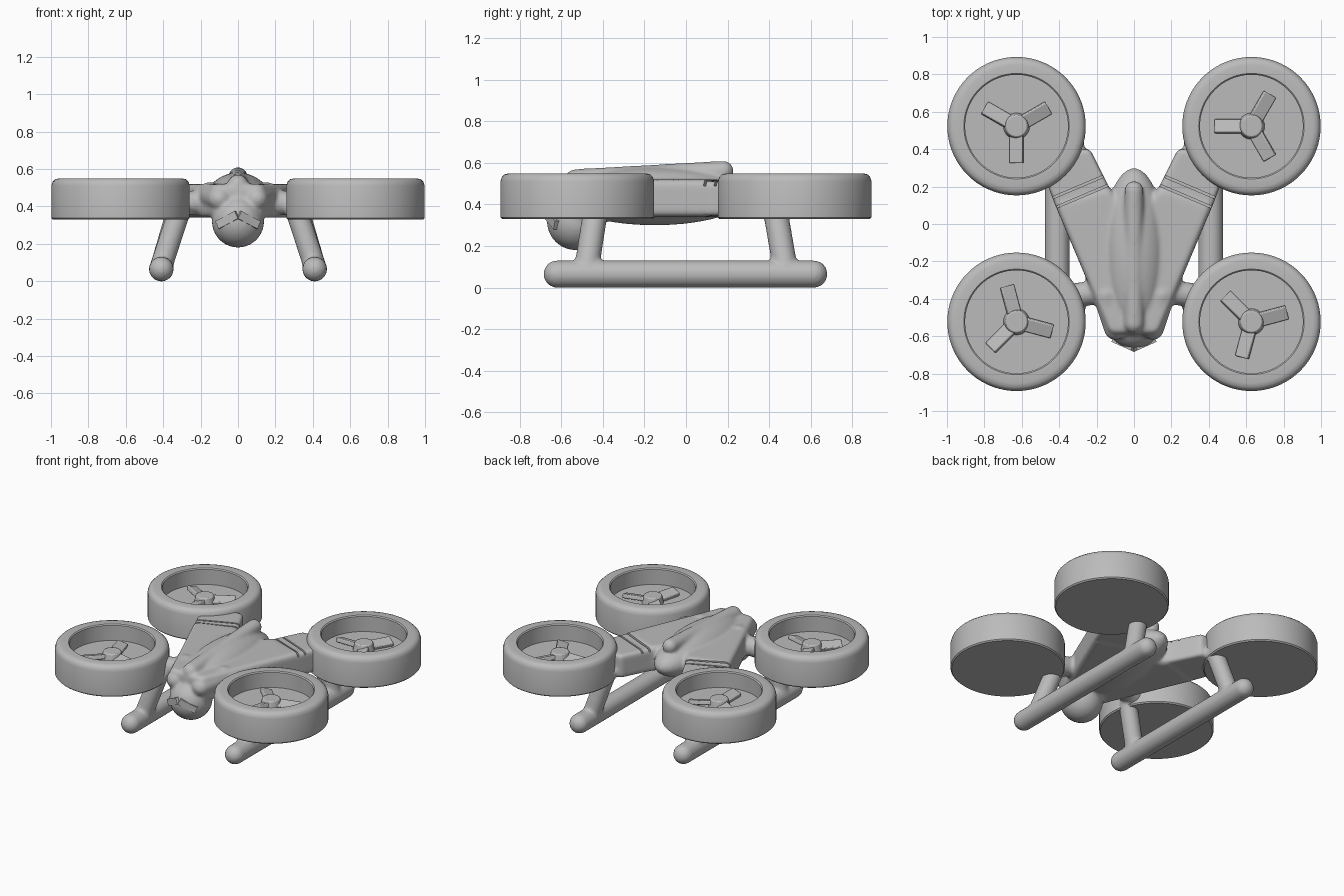
import bpy, bmesh, math
from mathutils import Vector, Matrix

cube = bpy.data.objects.get("Cube")
if cube:
    bpy.data.objects.remove(cube)

grey = bpy.data.materials.new("matte_grey")
grey.use_nodes = True
tone = (0.5, 0.5, 0.5, 1)
grey.diffuse_color = tone
grey.node_tree.nodes["Principled BSDF"].inputs["Base Color"].default_value = tone


def make(name, bm, material=grey):
    bmesh.ops.recalc_face_normals(bm, faces=bm.faces)
    mesh = bpy.data.meshes.new(name)
    bm.to_mesh(mesh)
    bm.free()
    obj = bpy.data.objects.new(name, mesh)
    bpy.context.collection.objects.link(obj)
    mesh.materials.append(material)
    return obj


def activate(obj):
    bpy.ops.object.select_all(action='DESELECT')
    obj.select_set(True)
    bpy.context.view_layer.objects.active = obj


def smooth(obj, degrees=35):
    activate(obj)
    bpy.ops.object.shade_smooth_by_angle(angle=math.radians(degrees))


def ellipsoid(bm, centre, size):
    m = Matrix.Translation(centre) @ Matrix.Diagonal((*size, 1))
    bmesh.ops.create_uvsphere(bm, u_segments=32, v_segments=20, radius=1, matrix=m)


def rod(bm, a, b, r1, r2=None):
    # tapered tube with rounded ends
    a, b, r2 = Vector(a), Vector(b), r2 or r1
    turn = (b - a).to_track_quat('Z', 'Y').to_matrix().to_4x4()
    bmesh.ops.create_cone(bm, cap_ends=True, segments=32, radius1=r1, radius2=r2,
                          depth=(b - a).length, matrix=Matrix.Translation((a + b) / 2) @ turn)
    for p, r in ((a, r1), (b, r2)):
        ellipsoid(bm, p, (r, r, r))


def box(bm, size, matrix):
    bmesh.ops.create_cube(bm, size=1, matrix=matrix @ Matrix.Diagonal((*size, 1)))


def slab(bm, outline, low, high, bevel):
    # flat plate with softened rims
    part = bmesh.new()
    face = part.faces.new([part.verts.new((x, y, low)) for x, y in outline])
    top = bmesh.ops.extrude_face_region(part, geom=[face])["geom"]
    bmesh.ops.translate(part, vec=(0, 0, high - low),
                        verts=[v for v in top if isinstance(v, bmesh.types.BMVert)])
    bmesh.ops.recalc_face_normals(part, faces=part.faces)
    bmesh.ops.bevel(part, geom=part.edges[:], offset=bevel, segments=3,
                    profile=0.5, affect='EDGES')
    temp = bpy.data.meshes.new("temp")
    part.to_mesh(temp)
    part.free()
    bm.from_mesh(temp)
    bpy.data.meshes.remove(temp)


# Body, arms and landing gear are blended into one soft shell
bm = bmesh.new()
half = [(0.13, -0.59), (0.18, -0.47), (0.425, 0.11), (0.47, 0.23), (0.41, 0.33),
        (0.35, 0.40), (0.235, 0.40), (0.135, 0.2), (0.1, 0.15)]
front_edge, arm_edge = half[:3], half[2:]
centre_plate = front_edge + [half[-2], half[-1]]
slab(bm, centre_plate + [(-x, y) for x, y in reversed(centre_plate)], 0.34, 0.52, 0.03)
ellipsoid(bm, (0, -0.15, 0.44), (0.17, 0.45, 0.14))
rod(bm, (0, -0.53, 0.515), (0, 0.18, 0.56), 0.055, 0.05)
ellipsoid(bm, (0, -0.53, 0.32), (0.14, 0.14, 0.14))
for s in (-1, 1):
    slab(bm, [(s * x, y) for x, y in [(0.28, -0.23), (0.05, 0.0)] + arm_edge[::-1]],
         0.345, 0.51, 0.02)
    rod(bm, (s * 0.1, -0.56, 0.44), (s * 0.15, -0.38, 0.46), 0.06, 0.07)
    rod(bm, (s * 0.16, -0.36, 0.43), (s * 0.31, -0.38, 0.41), 0.065)
    rod(bm, (s * 0.41, -0.62, 0.065), (s * 0.41, 0.615, 0.065), 0.066)
    rod(bm, (s * 0.41, -0.48, 0.08), (s * 0.315, -0.435, 0.37), 0.06)
    rod(bm, (s * 0.41, 0.48, 0.08), (s * 0.325, 0.43, 0.37), 0.06)
body = make("body_and_landing_gear", bm)
activate(body)
remesh = body.modifiers.new("blend", 'REMESH')
remesh.mode = 'VOXEL'
remesh.voxel_size = 0.011
soften = body.modifiers.new("soften", 'SMOOTH')
soften.factor = 0.5
soften.iterations = 6

# Seam slots across the rear arms
bm = bmesh.new()
for s in (-1, 1):
    for shift in (0, 0.05):
        spot = Matrix.Translation((s * (0.285 + shift * 0.4), 0.145 + shift, 0.515))
        box(bm, (0.34, 0.012, 0.05), spot @ Matrix.Rotation(s * math.radians(-23), 4, 'Z'))
cutter = make("seam_cutter", bm)
cutter.hide_render = True
cut = body.modifiers.new("seams", 'BOOLEAN')
cut.operation = 'DIFFERENCE'
cut.object = cutter
activate(body)
for mod in list(body.modifiers):
    bpy.ops.object.modifier_apply(modifier=mod.name)
bpy.data.objects.remove(cutter)
smooth(body, 50)

# Chevron brow over the camera ball
bm = bmesh.new()
for s in (-1, 1):
    m = (Matrix.Translation((s * 0.055, -0.643, 0.328))
         @ Matrix.Rotation(s * math.radians(24), 4, 'Z')
         @ Matrix.Rotation(s * math.radians(26), 4, 'Y'))
    box(bm, (0.125, 0.03, 0.045), m)
make("camera_brow", bm)


# Ducted rotors: lathed housing, hub and three pitched blades
def rotor(name, x, y, angle):
    bm = bmesh.new()
    profile = [(0, 0.33), (0.362, 0.33), (0.37, 0.338), (0.37, 0.51), (0.363, 0.532),
               (0.35, 0.545), (0.328, 0.55), (0.282, 0.55), (0.275, 0.543),
               (0.275, 0.435), (0, 0.435)]
    verts = [bm.verts.new((r, 0, z)) for r, z in profile]
    edges = [bm.edges.new(pair) for pair in zip(verts, verts[1:])]
    bmesh.ops.spin(bm, geom=verts + edges, cent=(0, 0, 0), axis=(0, 0, 1),
                   angle=math.tau, steps=72)
    bmesh.ops.remove_doubles(bm, verts=bm.verts, dist=0.0005)
    housing = make(name + "_duct", bm)
    housing.location = (x, y, 0)
    smooth(housing)

    bm = bmesh.new()
    bmesh.ops.create_cone(bm, cap_ends=True, segments=24, radius1=0.072, radius2=0.058,
                          depth=0.06, matrix=Matrix.Translation((0, 0, 0.46)))
    for k in range(3):
        m = (Matrix.Rotation(math.radians(angle + 120 * k), 4, 'Z')
             @ Matrix.Translation((0.12, 0, 0.455))
             @ Matrix.Rotation(math.radians(18), 4, 'X'))
        box(bm, (0.155, 0.075, 0.03), m)
    blades = make(name + "_blades", bm)
    blades.location = (x, y, 0)
    bevel = blades.modifiers.new("soft_edges", 'BEVEL')
    bevel.width = 0.006
    bevel.segments = 2
    smooth(blades)


for name, sx, sy, angle in (("front_right", -1, -1, 105), ("front_left", 1, -1, 15),
                            ("rear_right", -1, 1, 30), ("rear_left", 1, 1, 60)):
    rotor(name, sx * 0.628, sy * 0.523, angle)
